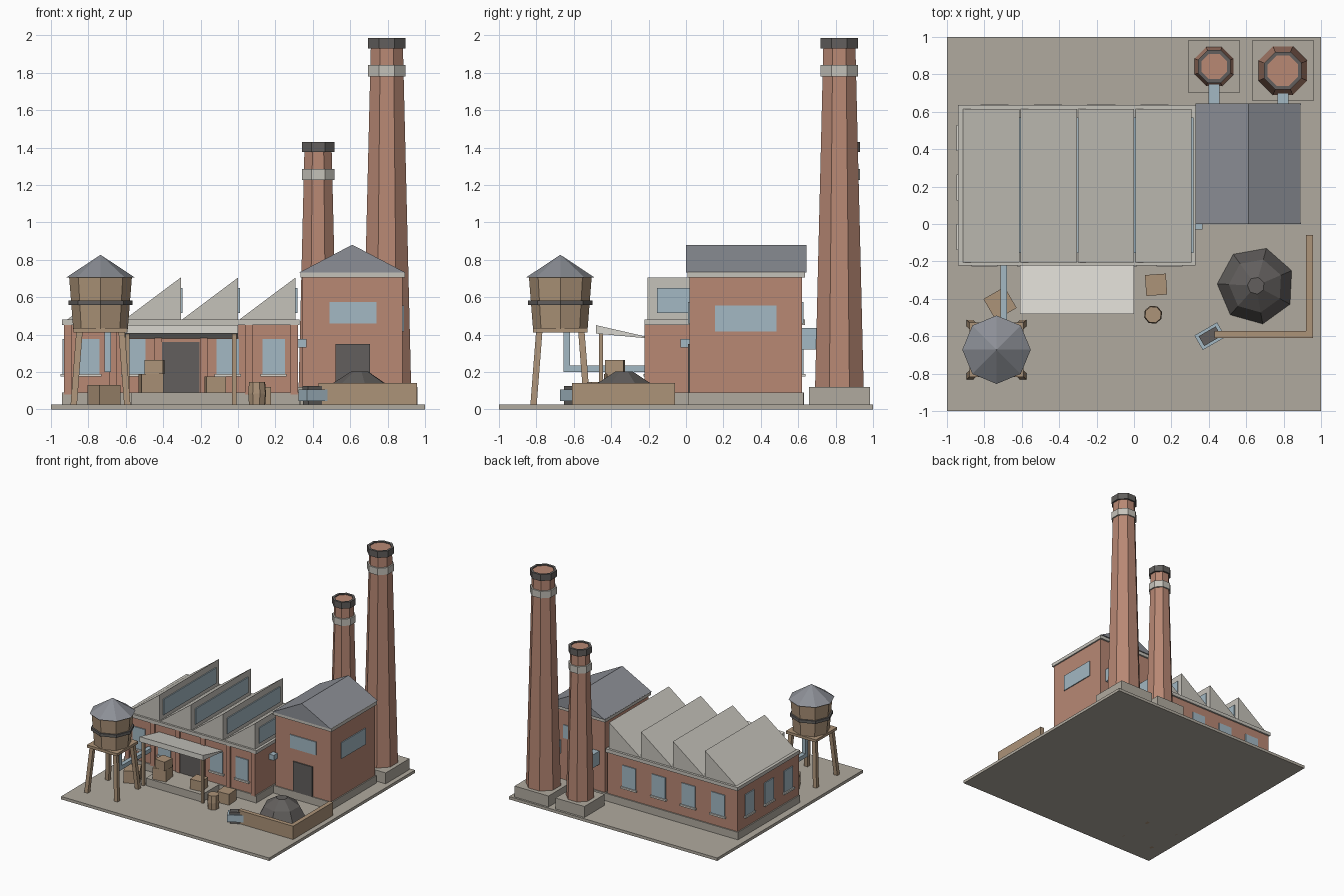
import bpy, bmesh, math
from mathutils import Vector, Matrix

cube = bpy.data.objects.get("Cube")
if cube:
    bpy.data.objects.remove(cube, do_unlink=True)


def material(name, rgb):
    lin = [((c / 255 + 0.055) / 1.055) ** 2.4 for c in rgb] + [1]
    m = bpy.data.materials.new(name)
    m.use_nodes = True
    m.diffuse_color = lin
    m.node_tree.nodes["Principled BSDF"].inputs["Base Color"].default_value = lin
    return m


BRICK = material("brick", (184, 136, 116))
CONCRETE = material("concrete", (176, 170, 159))
TRIM = material("pale trim", (216, 214, 207))
PALE_ROOF = material("pale roof", (197, 194, 186))
SLATE = material("slate", (140, 143, 150))
DARK = material("dark grey", (98, 95, 93))
GLASS = material("blue grey", (163, 184, 195))
WOOD = material("wood", (172, 147, 120))


def finish(name, bm, mat):
    bmesh.ops.recalc_face_normals(bm, faces=bm.faces)
    me = bpy.data.meshes.new(name)
    bm.to_mesh(me)
    bm.free()
    me.materials.append(mat)
    ob = bpy.data.objects.new(name, me)
    bpy.context.collection.objects.link(ob)
    return ob


def box(name, x, y, z, mat, turn=0):
    """Box from (min, max) ranges, turned about its own vertical axis."""
    bm = bmesh.new()
    bmesh.ops.create_cube(bm, size=1)
    bmesh.ops.scale(bm, vec=(x[1] - x[0], y[1] - y[0], z[1] - z[0]), verts=bm.verts)
    bmesh.ops.rotate(bm, matrix=Matrix.Rotation(math.radians(turn), 3, 'Z'), verts=bm.verts)
    bmesh.ops.translate(bm, vec=(sum(x) / 2, sum(y) / 2, sum(z) / 2), verts=bm.verts)
    return finish(name, bm, mat)


def block(name, cx, cy, w, d, z0, z1, mat, turn=0):
    return box(name, (cx - w / 2, cx + w / 2), (cy - d / 2, cy + d / 2), (z0, z1), mat, turn)


def prism(name, profile, to3d, a, b, mat):
    """Extrude a 2D profile from a to b; to3d places (u, v, depth)."""
    bm = bmesh.new()
    f = bm.faces.new([bm.verts.new(to3d(u, v, a)) for u, v in profile])
    new = bmesh.ops.extrude_face_region(bm, geom=[f])["geom"]
    shift = Vector(to3d(0, 0, b)) - Vector(to3d(0, 0, a))
    bmesh.ops.translate(bm, vec=shift, verts=[v for v in new if isinstance(v, bmesh.types.BMVert)])
    return finish(name, bm, mat)


def turned(name, cx, cy, rings, sides, mat, start=0.0, closed=False):
    """Faceted solid of revolution from (radius, z) rings; closed joins last ring to first."""
    bm = bmesh.new()
    loops = []
    for r, z in rings:
        loops.append([bm.verts.new((cx + r * math.cos(start + math.tau * i / sides),
                                    cy + r * math.sin(start + math.tau * i / sides), z))
                      for i in range(sides)])
    pairs = list(zip(loops, loops[1:])) + ([(loops[-1], loops[0])] if closed else [])
    for lo, hi in pairs:
        for i in range(sides):
            j = (i + 1) % sides
            bm.faces.new((lo[i], lo[j], hi[j], hi[i]))
    if not closed:
        bm.faces.new(loops[0][::-1])
        bm.faces.new(loops[-1])
    return finish(name, bm, mat)


def window(name, side, pos, wall, w, z0, z1, sill=True):
    """Glass plate and sill on a wall; side is the outward direction, such as '-y'."""
    sign = -1 if side[0] == '-' else 1

    def plate(part, width, out, za, zb, mat):
        along = (pos - width / 2, pos + width / 2)
        deep = tuple(sorted((wall - sign * 0.01, wall + sign * out)))
        x, y = (along, deep) if side[1] == 'y' else (deep, along)
        box(name + part, x, y, (za, zb), mat)
    plate("_glass", w, 0.008, z0, z1, GLASS)
    if sill:
        plate("_sill", w + 0.02, 0.018, z0 - 0.015, z0, TRIM)


XZ = lambda u, v, d: (u, d, v)
YZ = lambda u, v, d: (d, u, v)

# Ground
box("ground", (-1, 1), (-1, 1), (0, 0.025), CONCRETE)

# Main hall
box("hall_plinth", (-0.94, 0.33), (-0.22, 0.63), (0.02, 0.09), CONCRETE)
box("hall_walls", (-0.93, 0.32), (-0.21, 0.62), (0.08, 0.46), BRICK)
box("hall_coping", (-0.94, 0.33), (-0.222, 0.635), (0.45, 0.48), PALE_ROOF)
for i in range(6):
    block("hall_pilaster", -0.91 + 0.242 * i, -0.212, 0.04, 0.02, 0.08, 0.455, BRICK)
for i in range(4):
    x0 = -0.92 + 0.307 * i
    x1 = x0 + 0.307
    prism("sawtooth_roof", [(x0, 0.475), (x1, 0.475), (x1, 0.705)], XZ, -0.205, 0.615, PALE_ROOF)
    box("sawtooth_glass", (x1 - 0.005, x1 + 0.009), (-0.155, 0.57), (0.515, 0.65), GLASS)
for x in (-0.8, -0.555, -0.055, 0.19):
    window("hall_front_window", '-y', x, -0.21, 0.12, 0.19, 0.375)
for i in range(4):
    window("hall_back_window", '+y', -0.745 + 0.285 * i, 0.62, 0.13, 0.19, 0.375)
for i in range(3):
    window("hall_side_window", '-x', -0.07 + 0.265 * i, -0.93, 0.12, 0.19, 0.375)
box("hall_door", (-0.405, -0.205), (-0.218, -0.2), (0.09, 0.36), DARK)
box("meter_box", (0.315, 0.365), (-0.03, 0.025), (0.33, 0.375), GLASS)

# Loading dock and canopy
box("dock", (-0.57, -0.03), (-0.45, -0.21), (0.02, 0.09), CONCRETE)
prism("canopy", [(-0.48, 0.45), (-0.48, 0.405), (-0.21, 0.38), (-0.21, 0.388)], YZ, -0.61, 0, TRIM)
for x in (-0.59, -0.02):
    block("canopy_post", x, -0.455, 0.022, 0.022, 0.02, 0.42, WOOD)

# Boiler house
box("boiler_plinth", (0.335, 0.89), (0.012, 0.628), (0.02, 0.09), CONCRETE)
box("boiler_walls", (0.345, 0.88), (0.02, 0.62), (0.08, 0.71), BRICK)
box("boiler_coping", (0.333, 0.892), (0.008, 0.635), (0.705, 0.735), PALE_ROOF)
prism("boiler_roof", [(0.33, 0.733), (0.892, 0.733), (0.611, 0.88)], XZ, 0.0, 0.645, SLATE)
window("boiler_front_window", '-y', 0.615, 0.02, 0.25, 0.46, 0.575, False)
window("boiler_back_window", '+y', 0.615, 0.62, 0.25, 0.46, 0.575, False)
window("boiler_side_window", '+x', 0.32, 0.88, 0.33, 0.415, 0.555, False)
box("boiler_door", (0.52, 0.705), (0.01, 0.03), (0.09, 0.35), DARK)


# Chimneys with band, open cap and flue
def chimney(cx, cy, base, foot, head, top):
    k = 1 / math.cos(math.pi / 8)
    a = math.pi / 8
    block("chimney_base", cx, cy, 2 * base, 2 * base, 0.02, 0.12, CONCRETE)
    turned("chimney_shaft", cx, cy, [(foot * k, 0.11), (head * k, top - 0.008)], 8, BRICK, a)
    o, n = (head + 0.015) * k, (head - 0.004) * k
    turned("chimney_band", cx, cy, [(o, top - 0.205), (o, top - 0.145)], 8, PALE_ROOF, a)
    turned("chimney_cap", cx, cy, [(n, top - 0.055), (o, top - 0.055), (o, top), (n, top)],
           8, DARK, a, True)
    box("flue", (cx - 0.03, cx + 0.03), (0.61, cy - foot + 0.03), (0.32, 0.435), GLASS)


chimney(0.796, 0.82, 0.163, 0.13, 0.085, 1.985)
chimney(0.428, 0.842, 0.139, 0.104, 0.072, 1.43)

# Water tower
TX, TY = -0.735, -0.672
turned("tower_tank", TX, TY, [(0.146, 0.43), (0.168, 0.71)], 8, WOOD)
turned("tower_band", TX, TY, [(0.172, 0.558), (0.172, 0.583)], 8, DARK)
turned("tower_roof", TX, TY, [(0.183, 0.705), (0.002, 0.825)], 8, SLATE)
block("tower_platform", TX, TY, 0.29, 0.29, 0.412, 0.435, WOOD)
for sx in (-1, 1):
    for sy in (-1, 1):
        leg = block("tower_leg", 0, 0, 0.034, 0.034, 0, 0.425, WOOD)
        for v in leg.data.vertices:
            spread = 0.145 if v.co.z < 0.2 else 0.112
            v.co.x += TX + sx * spread
            v.co.y += TY + sy * spread
box("tower_pipe", (-0.715, -0.679), (-0.655, -0.619), (0.2, 0.42), GLASS)
box("hall_feed_pipe", (-0.715, -0.679), (-0.655, -0.205), (0.2, 0.235), GLASS)

# Crates and barrel: x, y, size, bottom, top, turn
for x, y, s, z0, z1, turn in ((-0.716, -0.425, 0.13, 0.02, 0.13, 30),
                              (-0.465, -0.37, 0.12, 0.085, 0.19, 8),
                              (-0.447, -0.38, 0.1, 0.19, 0.265, -5),
                              (-0.122, -0.36, 0.105, 0.085, 0.175, 5),
                              (0.118, -0.325, 0.112, 0.02, 0.12, 4)):
    block("crate", x, y, s, s, z0, z1, WOOD, turn)
turned("barrel", 0.102, -0.485, [(0.045, 0.02), (0.05, 0.085), (0.045, 0.145)], 8, WOOD, 0.3)

# Coal yard
box("coal_wall_side", (0.92, 0.957), (-0.61, -0.06), (0.02, 0.14), WOOD)
box("coal_wall_front", (0.43, 0.957), (-0.61, -0.573), (0.02, 0.14), WOOD)
turned("coal_heap", 0.652, -0.33, [(0.21, 0.02), (0.145, 0.14), (0.046, 0.203)], 7, DARK, 0.4)

# Coal cart
block("cart_frame", 0.406, -0.6, 0.1, 0.06, 0.02, 0.05, DARK, 30)
block("cart_tub", 0.406, -0.6, 0.14, 0.09, 0.045, 0.105, GLASS, 30)
block("cart_coal", 0.406, -0.6, 0.105, 0.06, 0.1, 0.125, DARK, 30)
